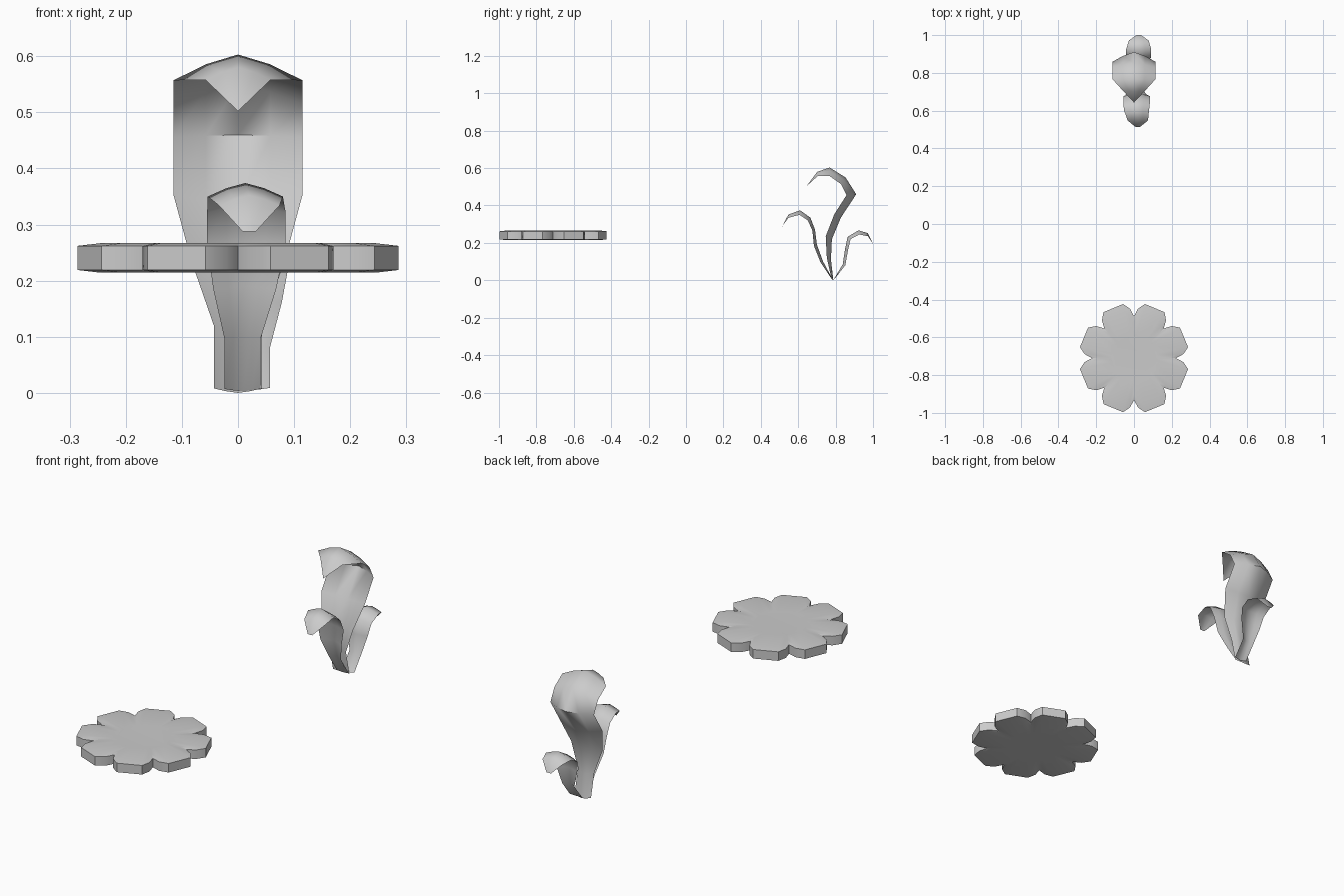
import bpy, bmesh
from math import sin, cos, radians

if "Cube" in bpy.data.objects:
    bpy.data.objects.remove(bpy.data.objects["Cube"])


def finish(name, bm, angle):
    bmesh.ops.recalc_face_normals(bm, faces=bm.faces)
    me = bpy.data.meshes.new(name)
    bm.to_mesh(me)
    bm.free()
    ob = bpy.data.objects.new(name, me)
    bpy.context.collection.objects.link(ob)
    bpy.ops.object.select_all(action='DESELECT')
    ob.select_set(True)
    bpy.context.view_layer.objects.active = ob
    bpy.ops.object.shade_smooth_by_angle(angle=radians(angle))
    return ob


def bridge(bm, a, b):
    n = len(a)
    for i in range(n):
        j = (i + 1) % n
        bm.faces.new((a[i], a[j], b[j], b[i]))


# Flower disc: eight notched petals, slightly chamfered, dished middle
def flower_disc(cy):
    bm = bmesh.new()
    outline = []
    for k in range(8):
        for da, r in ((0, .222), (4.6, .262), (11.5, .292), (33.5, .292), (40.4, .262)):
            a = radians(45 * k + da)
            outline.append((r * cos(a), r * sin(a)))

    def ring(s, z):
        return [bm.verts.new((x * s, cy + y * s, z)) for x, y in outline]

    def inner(r, z):
        out = []
        for k in range(8):
            for d in (0, 4.6, 11.5, 33.5, 40.4):
                a = radians(45 * k + d)
                out.append(bm.verts.new((r * cos(a), cy + r * sin(a), z)))
        return out

    rings = [inner(.12, .215), ring(.88, .215), ring(1, .219), ring(1, .262),
             ring(.85, .267), inner(.12, .264)]
    for a, b in zip(rings, rings[1:]):
        bridge(bm, a, b)
    bm.faces.new(rings[0])
    bm.faces.new(rings[-1])
    return finish("flower_disc", bm, 30)


# Leaf: rows of (centre x, y, z, half width, edge shift y, edge shift z)
def leaf(name, rows):
    bm = bmesh.new()
    prev = None
    for cx, y, z, w, dy, dz in rows:
        row = []
        for t in (-1, -.5, 0, .5, 1):
            f = abs(t) ** 1.4
            row.append(bm.verts.new((cx + w * t, y + dy * f, z + dz * f)))
        if prev:
            for i in range(4):
                bm.faces.new((prev[i], prev[i + 1], row[i + 1], row[i]))
        prev = row
    bmesh.ops.remove_doubles(bm, verts=bm.verts, dist=.0005)
    return finish(name, bm, 60)


flower_disc(-.71)

leaf("tall_leaf", [
    (0, .788, .000, .043, -.010, .008),
    (0, .775, .110, .043, -.022, .010),
    (0, .780, .220, .083, -.033, .015),
    (0, .828, .335, .115, -.035, .018),
    (0, .910, .460, .115, -.052, -.005),
    (0, .853, .550, .115, -.025, -.035),
    (0, .768, .603, .115, .000, -.046),
    (0, .702, .580, .058, .003, -.022),
    (0, .643, .502, .000, 0, 0)])

leaf("front_leaf", [
    (.008, .785, .003, .032, -.006, .004),
    (.008, .733, .100, .032, -.014, -.004),
    (.012, .700, .190, .056, -.016, -.005),
    (.015, .690, .270, .070, -.014, -.005),
    (.015, .665, .335, .070, -.014, -.014),
    (.013, .610, .374, .067, -.004, -.024),
    (.020, .548, .352, .054, .000, -.018),
    (.020, .514, .288, .012, 0, 0)])

leaf("back_leaf", [
    (.025, .790, .005, .032, .006, .004),
    (.025, .838, .085, .032, .014, -.004),
    (.023, .850, .165, .055, .016, -.004),
    (.023, .864, .232, .066, .016, -.012),
    (.025, .922, .267, .066, .004, -.022),
    (.025, .972, .252, .052, .000, -.016),
    (.025, 1.00, .195, .012, 0, 0)])
